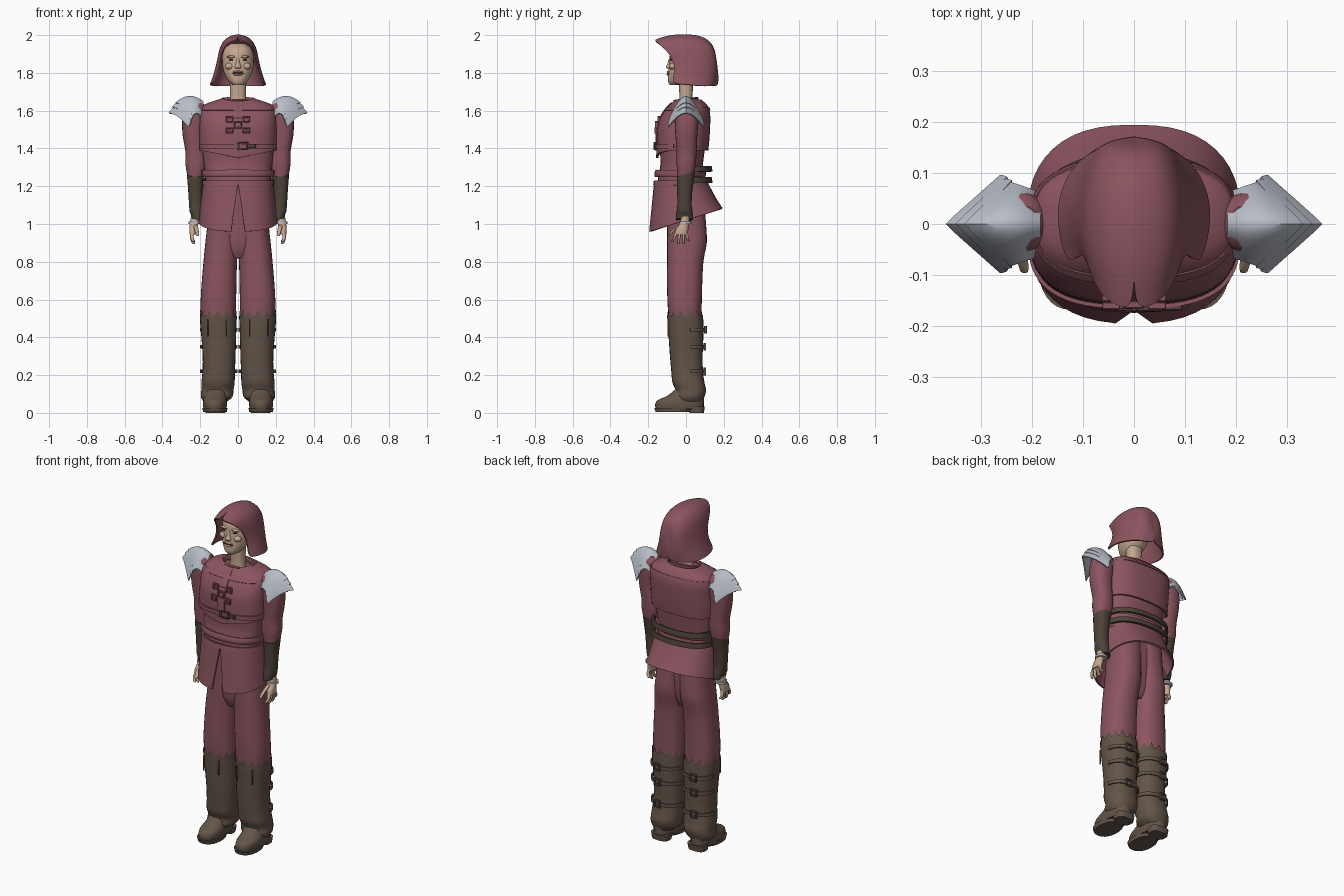
import bpy, bmesh, math
from mathutils import Matrix, Vector

if "Cube" in bpy.data.objects:
    bpy.data.objects.remove(bpy.data.objects["Cube"])


def material(name, rgb):
    m = bpy.data.materials.new(name)
    m.diffuse_color = (*rgb, 1)
    m.use_nodes = True
    m.node_tree.nodes["Principled BSDF"].inputs["Base Color"].default_value = m.diffuse_color
    return m


RED = material("red_cloth", (0.26, 0.09, 0.115))
BROWN = material("brown_leather", (0.125, 0.09, 0.065))
DARK = material("dark_leather", (0.075, 0.055, 0.04))
SKIN = material("skin", (0.56, 0.39, 0.28))
STEEL = material("steel", (0.48, 0.51, 0.57))
BLACK = material("dark_line", (0.03, 0.02, 0.02))


def finish(name, bm, mat, mirror=False, thick=0, subsurf=0, bevel=0):
    bmesh.ops.recalc_face_normals(bm, faces=bm.faces)
    me = bpy.data.meshes.new(name)
    bm.to_mesh(me)
    bm.free()
    ob = bpy.data.objects.new(name, me)
    bpy.context.collection.objects.link(ob)
    me.materials.append(mat)
    if subsurf:
        ob.modifiers.new("sub", 'SUBSURF').levels = subsurf
    if mirror:
        ob.modifiers.new("mirror", 'MIRROR')
    if thick:
        s = ob.modifiers.new("solid", 'SOLIDIFY')
        s.thickness, s.offset = thick, 0
    if bevel:
        ob.modifiers.new("bevel", 'BEVEL').width = bevel
    return ob


def smooth_rows(rows, k):
    rows = [Vector(r) for r in rows]
    out = []
    for i in range(len(rows) - 1):
        a, b, c, d = rows[max(i - 1, 0)], rows[i], rows[i + 1], rows[min(i + 2, len(rows) - 1)]
        for j in range(k):
            t = j / k
            out.append(b + (c - a) * (t / 2) + (a * 2 - b * 5 + c * 4 - d) * (t * t / 2)
                       + (b * 3 - a - c * 3 + d) * (t ** 3 / 2))
    return out + [rows[-1]]


def grid_faces(bm, rings, closed):
    for r, s in zip(rings, rings[1:]):
        n = len(r)
        for i in range(n if closed else n - 1):
            j = (i + 1) % n
            bm.faces.new((r[i], r[j], s[j], s[i]))


def loft(name, rows, mat, n=32, p=2.3, sub=3, arc=None, cap=True, warp=None, **kw):
    """Rows are (z, centre x, front y, back y, half width); sections are superellipses."""
    bm = bmesh.new()
    rows = smooth_rows(rows, sub)
    a0, a1 = arc or (0, 2 * math.pi)
    rings = []
    for k, (z, cx, yf, yb, hw) in enumerate(rows):
        ring = []
        for i in range(n + 1 if arc else n):
            a = a0 + (a1 - a0) * i / n
            c, s = math.cos(a), math.sin(a)
            co = Vector((cx + hw * math.copysign(abs(c) ** (2 / p), c),
                         (yf + yb) / 2 + (yb - yf) / 2 * math.copysign(abs(s) ** (2 / p), s), z))
            if warp:
                warp(co, i, k / (len(rows) - 1))
            ring.append(bm.verts.new(co))
        rings.append(ring)
    grid_faces(bm, rings, not arc)
    if cap and not arc:
        bm.faces.new(rings[0])
        bm.faces.new(rings[-1])
    return finish(name, bm, mat, **kw)


def boxes(name, parts, mat, bevel=0.002, **kw):
    bm = bmesh.new()
    for x, y, z, sx, sy, sz in parts:
        bmesh.ops.create_cube(bm, size=1, matrix=Matrix.Translation((x, y, z)) @ Matrix.Diagonal((sx, sy, sz, 1)))
    return finish(name, bm, mat, bevel=bevel, **kw)


def buckle(name, x, y, z, w, h, mat=DARK, **kw):
    t = 0.008
    boxes(name, [(x + s * w / 2, y, z, t, 0.014, h + t) for s in (-1, 1)]
          + [(x, y, z + s * h / 2, w, 0.014, t) for s in (-1, 1)], mat, **kw)


def ellipsoid(name, loc, size, mat, **kw):
    bm = bmesh.new()
    bmesh.ops.create_uvsphere(bm, u_segments=16, v_segments=10, radius=1,
                              matrix=Matrix.Translation(loc) @ Matrix.Diagonal((*size, 1)))
    return finish(name, bm, mat, **kw)


# Hood: arches from the peaked front edge to the nape
bm = bmesh.new()
section = [(0, 1), (.3, .97), (.52, .88), (.66, .72), (.73, .5), (.83, .26), (1, 0)]
stations = [(-.168, 1.972, -.08, 1.745, .125, .06), (-.09, 1.997, -.03, 1.74, .142, .03),
            (0, 2.003, .03, 1.735, .148, .01), (.08, 1.993, .08, 1.73, .135, 0),
            (.135, 1.96, .125, 1.73, .105, .01), (.155, 1.9, .15, 1.73, .06, .01),
            (.158, 1.85, .166, 1.735, 0, .005)]
grid_faces(bm, [[bm.verts.new((hw * fx, by + (ay - by) * h + bow * 4 * h * (1 - h), bz + (az - bz) * h))
                 for fx, h in section] for ay, az, by, bz, hw, bow in stations], False)
bmesh.ops.remove_doubles(bm, verts=bm.verts, dist=1e-5)
finish("hood", bm, RED, mirror=True, thick=0.008, subsurf=2)

# Head, neck and face
loft("head", [(1.735, 0, -.085, -.02, .025), (1.755, 0, -.095, .03, .05), (1.80, 0, -.094, .065, .074),
              (1.86, 0, -.088, .09, .084), (1.92, 0, -.08, .09, .076), (1.955, 0, -.04, .06, .04)], SKIN, p=2.1)
loft("neck", [(1.58, 0, -.045, .05, .055), (1.66, 0, -.035, .035, .042), (1.77, 0, -.04, .04, .045)], SKIN)
loft("nose", [(1.822, 0, -.1, -.07, .014), (1.83, 0, -.107, -.07, .018), (1.845, 0, -.1, -.07, .012),
              (1.875, 0, -.09, -.06, .008)], SKIN, n=12)
ellipsoid("brow", (.034, -.077, 1.885), (.026, .012, .007), SKIN, mirror=True)
ellipsoid("eye", (.034, -.077, 1.869), (.015, .008, .005), BLACK, mirror=True)
ellipsoid("cheek", (.045, -.07, 1.835), (.024, .02, .018), SKIN, mirror=True)
ellipsoid("upper_lip", (0, -.092, 1.806), (.026, .009, .006), SKIN)
ellipsoid("mouth_line", (0, -.094, 1.799), (.034, .006, .0025), BLACK)
ellipsoid("lower_lip", (0, -.093, 1.791), (.024, .01, .006), SKIN)

# Tunic and vest
loft("tunic", [(1.18, 0, -.15, .1, .172), (1.25, 0, -.147, .085, .175), (1.32, 0, -.135, .09, .183),
               (1.4, 0, -.138, .1, .19), (1.5, 0, -.135, .11, .19), (1.58, 0, -.11, .11, .185),
               (1.64, 0, -.055, .08, .1)], RED, p=2.5)


def vest_hem(co, i, t):
    if t < .12 and co.y < 0:
        co.z -= .04 * max(0, 1 - abs(co.x) / .2)


vest_rows = [(1.39, 0, -.152, .112, .198), (1.45, 0, -.15, .118, .2), (1.52, 0, -.145, .122, .2),
             (1.58, 0, -.12, .122, .2), (1.62, 0, -.09, .112, .185), (1.643, 0, -.065, .09, .135),
             (1.655, 0, -.052, .075, .095)]
loft("vest", vest_rows, RED, n=48, p=2.7, cap=False, warp=vest_hem, thick=0.012)
loft("vest_placket", [(z, x, f - .008, b, w) for z, x, f, b, w in vest_rows[:6]], RED, n=4, p=2.7,
     arc=(-math.pi / 2 - .05, -math.pi / 2 + .05), thick=0.008)


def collar_tilt(co, i, t):
    co.z += .12 * co.y * t


loft("collar", [(1.625, 0, -.075, .07, .105), (1.645, 0, -.06, .06, .085), (1.664, 0, -.062, .062, .09)],
     RED, cap=False, warp=collar_tilt, thick=0.01)
loft("vest_yoke_trim", [(1.6, 0, -.115, .125, .196), (1.615, 0, -.101, .12, .192)], RED, n=48, p=2.7,
     sub=1, cap=False, thick=0.01)

# Chest straps and buckles
for z, y in ((1.555, -.14), (1.495, -.155)):
    boxes("chest_strap", [(0, y, z, .12, .01, .016)], RED)
    buckle("chest_buckle", .045, y - .005, z, .028, .026, RED, mirror=True)
buckle("centre_buckle", 0, -.158, 1.525, .032, .032, RED)
loft("chest_belt", [(1.4, 0, -.162, .1, .203), (1.424, 0, -.162, .1, .203)], RED, sub=1, p=2.7,
     arc=(math.pi * 1.05, math.pi * 1.95), thick=0.008)
buckle("belt_buckle", .03, -.164, 1.412, .045, .034)
boxes("belt_tongue", [(.07, -.163, 1.412, .05, .012, .02), (.0, -.165, 1.412, .012, .014, .034)], DARK)

# Waist sash, belt and the two back straps
loft("waist_sash", [(1.25, 0, -.158, .095, .182), (1.265, 0, -.162, .1, .187), (1.285, 0, -.155, .098, .187)],
     RED, cap=False, thick=0.012)
loft("waist_belt", [(1.205, 0, -.168, .115, .186), (1.23, 0, -.164, .11, .184)], RED, sub=1, cap=False, thick=0.012)
for z in (1.292, 1.232):
    loft("back_strap", [(z - .015, 0, -.1, .135, .188), (z + .015, 0, -.1, .13, .188)], DARK, sub=1,
         arc=(.08, math.pi - .08), thick=0.012)

# Flared skirt: half with slit, mirrored
bm = bmesh.new()
rings = []
for k in range(9):
    t = k / 8
    ring = []
    for i in range(25):
        a = -math.pi / 2 + math.pi * i / 24
        c, s = max(0, math.cos(a)), math.sin(a)
        y = (-.027 + .027 * t) + (.137 + .053 * t) * math.copysign(abs(s) ** .8, s)
        hem = .96 + .12 * (y + .19) / .38
        x = (.18 + .025 * t) * c ** .8
        x = max(x, .036 * t if i == 0 else 0)
        ring.append(bm.verts.new((x, y, 1.22 + (hem - 1.22) * t)))
    rings.append(ring)
grid_faces(bm, rings, False)
finish("skirt", bm, RED, mirror=True, thick=0.01)

# Sleeves, gauntlets, cuffs
loft("sleeve", [(1.645, .215, -.03, .035, .025), (1.615, .225, -.055, .06, .055), (1.55, .233, -.06, .066, .062),
                (1.47, .235, -.056, .06, .058), (1.38, .224, -.05, .056, .054), (1.32, .223, -.05, .052, .056),
                (1.24, .225, -.043, .04, .04)], RED, n=24, mirror=True)
loft("gauntlet", [(1.265, .226, -.049, .049, .045), (1.18, .226, -.047, .034, .038), (1.1, .223, -.046, .03, .036),
                  (1.06, .217, -.05, .034, .038), (1.02, .212, -.052, .036, .033)], DARK, n=24, mirror=True,
     warp=lambda co, i, t: setattr(co, "z", co.z + (.22 * (co.x - .2) if t > .8 else .3 * co.y if t < .1 else 0)))
loft("cuff_ring", [(1.0, .23, -.035, .03, .032), (1.012, .23, -.035, .03, .032)], STEEL, n=24, sub=1, mirror=True)

# Hands: palm, fingers, thumb
loft("palm", [(1.04, .225, -.03, .02, .024), (1.005, .232, -.032, .016, .022), (.97, .238, -.055, .012, .02),
              (.945, .24, -.06, .008, .017)], SKIN, n=16, mirror=True)
for j, (y, tip) in enumerate(((-.05, .905), (-.032, .893), (-.014, .893), (.0, .908))):
    d = -.022 + .012 * j
    loft("finger", [(.955, .24, y - .009, y + .009, .01), (.928, .245, y + d / 2 - .008, y + d / 2 + .008, .009),
                    (tip + .005, .236, y + d - .007, y + d + .007, .008), (tip, .233, y + d - .004, y + d + .004, .004)],
         SKIN, n=10, sub=2, mirror=True)
loft("thumb", [(.995, .226, -.045, -.02, .012), (.97, .22, -.075, -.052, .011), (.945, .215, -.095, -.078, .009),
               (.937, .214, -.095, -.086, .005)], SKIN, n=10, mirror=True)


# Layered pointed pauldrons
def pauldron_plate(name, u0, u1, drop, wide):
    bm = bmesh.new()
    rings = []
    for k in range(9):
        u = u0 + (u1 - u0) * k / 8
        rings.append([])
        for i in range(17):
            v = (i - 8) / 8
            x = .185 + (.172 - .1 * abs(v)) * u
            z = 1.64 + .142 * u - .177 * u * u - (.1 - .025 * u) * abs(v) ** 1.8 - drop
            rings[-1].append(bm.verts.new((x, v * (.06 + .025 * min(u, 1) + wide), z)))
    grid_faces(bm, rings, False)
    finish(name, bm, STEEL, mirror=True, thick=0.007)


pauldron_plate("pauldron_dome", 0, .84, -.006, 0)
pauldron_plate("pauldron_middle_lame", .74, .94, 0, .004)
pauldron_plate("pauldron_outer_lame", .86, 1.05, .008, .008)

# Trousers
loft("pelvis", [(.82, 0, -.07, .05, .04), (.88, 0, -.092, .075, .1), (1.0, 0, -.098, .085, .14),
                (1.2, 0, -.1, .085, .15)], RED)
loft("trouser_leg", [(.44, .102, -.088, .082, .088), (.55, .104, -.096, .083, .094), (.65, .102, -.1, .085, .093),
                     (.8, .094, -.1, .092, .089), (.9, .085, -.1, .11, .088), (1.0, .078, -.1, .106, .085),
                     (1.15, .07, -.1, .095, .09)], RED, mirror=True)


# Boots with jagged tops
def jagged(co, i, t):
    if t > .999:
        co.z += .02 if i % 2 else -.035


loft("boot_shaft", [(.06, .12, -.05, .088, .062), (.085, .113, -.06, .098, .084), (.12, .109, -.055, .106, .085),
                    (.16, .106, -.072, .098, .088), (.22, .102, -.078, .09, .086), (.3, .1, -.085, .088, .087),
                    (.4, .102, -.092, .092, .092), (.47, .104, -.098, .092, .096), (.525, .104, -.1, .09, .098)],
     BROWN, n=28, cap=False, warp=jagged, mirror=True)
loft("boot_foot", [(.02, .122, -.16, .095, .06), (.045, .122, -.163, .095, .064), (.068, .122, -.15, .095, .062),
                   (.09, .12, -.1, .093, .06), (.13, .115, -.05, .085, .055)], BROWN, n=28, mirror=True)
loft("boot_sole", [(.004, .122, -.16, .02, .062), (.026, .122, -.168, .03, .067)], BROWN, sub=1, mirror=True)
loft("boot_heel", [(0, .12, .02, .095, .052), (.035, .12, .01, .1, .058)], BROWN, sub=1, p=3, mirror=True)
boxes("boot_pocket_seam", [(.16, -.094, .45, .006, .01, .09), (.06, -.094, .45, .006, .01, .09)], BROWN, mirror=True)
for z, yb in ((.44, .1), (.35, .097), (.22, .097)):
    loft("boot_strap", [(z - .01, .103, -.08, yb, .096), (z + .01, .103, -.08, yb, .096)], BROWN, sub=1,
         arc=(.1, math.pi - .1), thick=0.007, mirror=True)
    buckle("boot_buckle", .12, yb + .003, z, .035, .034, BROWN, mirror=True)

# Apply modifiers, then smooth while keeping hard edges
bpy.ops.object.select_all(action='SELECT')
bpy.context.view_layer.objects.active = bpy.context.selected_objects[0]
bpy.ops.object.convert(target='MESH')
bpy.ops.object.shade_smooth_by_angle(angle=math.radians(40))
